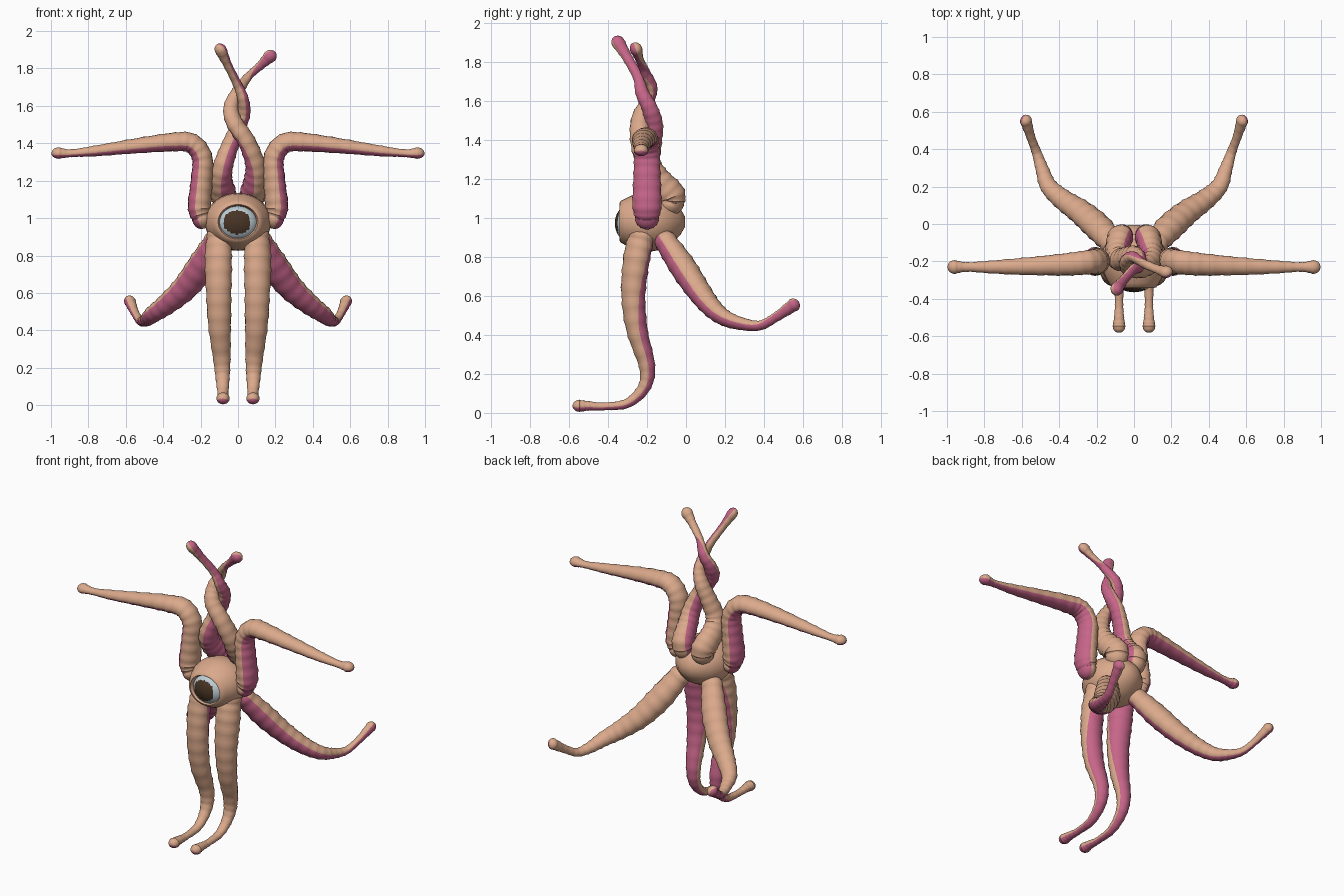
import bpy, bmesh, math
from mathutils import Vector

cube = bpy.data.objects.get("Cube")
if cube:
    bpy.data.objects.remove(cube, do_unlink=True)


def material(name, rgb):
    mat = bpy.data.materials.new(name)
    mat.use_nodes = True
    mat.diffuse_color = (*rgb, 1)
    mat.node_tree.nodes["Principled BSDF"].inputs["Base Color"].default_value = (*rgb, 1)
    return mat


SKIN = material("tan skin", (.71, .40, .26))
PINK = material("pink underside", (.57, .13, .25))
WHITE = material("pale blue eye", (.52, .62, .67))
BROWN = material("dark brown pupil", (.065, .035, .018))


def finish(name, bm, mats, angle=50):
    bmesh.ops.recalc_face_normals(bm, faces=bm.faces)
    mesh = bpy.data.meshes.new(name)
    bm.to_mesh(mesh)
    bm.free()
    for mat in mats:
        mesh.materials.append(mat)
    obj = bpy.data.objects.new(name, mesh)
    bpy.context.collection.objects.link(obj)
    bpy.ops.object.select_all(action='DESELECT')
    bpy.context.view_layer.objects.active = obj
    obj.select_set(True)
    bpy.ops.object.shade_smooth_by_angle(angle=math.radians(angle))
    return obj


def skin_rings(bm, rings, pink=lambda j: False):
    """Bridge successive vertex rings and close both ends."""
    n = len(rings[0])
    for a, b in zip(rings, rings[1:]):
        for j in range(n):
            k = (j + 1) % n
            bm.faces.new((a[j], a[k], b[k], b[j])).material_index = int(pink(j))
    for ring in (rings[0], rings[-1]):
        tip = bm.verts.new(sum((v.co for v in ring), Vector()) / n)
        for j in range(n):
            bm.faces.new((ring[j], ring[(j + 1) % n], tip)).material_index = int(pink(j))


def spline(p, t):
    """Catmull-Rom through tuples of position and radius."""
    i = min(int(t), len(p) - 2)
    u = t - i
    a, b, c, d = (Vector(p[min(max(i + k, 0), len(p) - 1)]) for k in (-1, 0, 1, 2))
    return b + (c - a) * (u / 2) + (a * 2 - b * 5 + c * 4 - d) * (u * u / 2) \
        + (b * 3 - a - c * 3 + d) * (u ** 3 / 2)


def tentacle(name, path, unders, side=1, top=.9, belly=.75, edge=.2, n=20, steps=9):
    """Tapered limb whose flatter belly faces the interpolated under direction."""
    bm = bmesh.new()
    flip = Vector((side, 1, 1))
    last = len(path) - 1
    count = last * steps
    rings = []

    def ring(centre, r, tangent, under):
        under = (under - tangent * under.dot(tangent)).normalized()
        across = tangent.cross(under)
        verts = []
        for j in range(n):
            a = math.tau * j / n
            depth = belly if math.sin(a) > 0 else top
            p = centre + r * (across * math.cos(a) + under * (math.sin(a) * depth))
            verts.append(bm.verts.new(p * flip))
        rings.append(verts)

    for i in range(count + 1):
        t = i / steps
        point = spline(path, t)
        tangent = (spline(path, min(t + .05, last)) - spline(path, max(t - .05, 0))).to_3d().normalized()
        u = i / count * (len(unders) - 1)
        k = min(int(u), len(unders) - 2)
        under = Vector(unders[k]).lerp(Vector(unders[k + 1]), u - k)
        centre, r = point.to_3d(), point[3]
        caps = [0]
        if i == 0:
            caps = [-.97, -.85, -.6, -.3, 0]
        elif i == count:
            caps = [0, .3, .6, .85, .97]
        # shallow wrinkles along the limb
        wrinkle = 1.05 if i % 4 == 0 else .99
        for c in caps:
            ring(centre + tangent * r * c, r * wrinkle * math.sqrt(1 - c * c), tangent, under)
    skin_rings(bm, rings, lambda j: math.sin(math.tau * (j + .5) / n) > edge)
    return finish(name, bm, (SKIN, PINK))


# Paired limbs
arm = [(.20, -.20, 1.0, .06), (.212, -.20, 1.06, .074), (.20, -.20, 1.2, .07),
       (.196, -.20, 1.32, .066), (.25, -.205, 1.395, .064), (.35, -.215, 1.402, .06),
       (.55, -.225, 1.382, .048), (.75, -.23, 1.358, .035), (.89, -.23, 1.345, .025),
       (.96, -.23, 1.345, .037)]
arm_under = [(1, 0, 0), (1, 0, -1), (0, 0, -1), (0, 0, -1)]
front_leg = [(.10, -.23, .9, .07), (.105, -.255, .78, .074), (.103, -.27, .6, .068),
             (.098, -.25, .42, .06), (.086, -.20, .24, .046), (.082, -.215, .13, .036),
             (.08, -.30, .05, .027), (.08, -.42, .033, .022), (.08, -.50, .036, .027),
             (.08, -.548, .036, .034)]
front_under = [(-.7, .7, 0), (.1, 1, 0), (.1, .7, -.7), (0, 0, -1)]
back_leg = [(.12, -.10, .87, .065), (.19, -.02, .75, .077), (.28, .06, .63, .07),
            (.38, .13, .54, .058), (.455, .20, .485, .047), (.49, .29, .455, .036),
            (.52, .38, .448, .027), (.55, .46, .49, .025), (.578, .55, .552, .034)]
back_under = [(.1, -.8, -.6), (.1, -.7, -.7), (.3, -.3, -.9), (.9, 0, -.5)]
for side, word in ((1, "left"), (-1, "right")):
    tentacle(word + "_arm", arm, arm_under, side)
    tentacle(word + "_front_leg", front_leg, front_under, side, belly=.9)
    tentacle(word + "_back_leg", back_leg, back_under, side, belly=.85)

# Two crown tentacles that rise from the back and twist round each other
crown_left = [(.07, -.075, 1.08, .066), (.075, -.08, 1.12, .076), (.09, -.15, 1.2, .068),
              (.09, -.20, 1.29, .06), (.045, -.235, 1.41, .053), (-.02, -.235, 1.51, .047),
              (-.038, -.20, 1.59, .04), (-.005, -.175, 1.67, .033), (.05, -.21, 1.75, .025),
              (.12, -.24, 1.815, .024), (.172, -.257, 1.865, .036)]
crown_right = [(-.07, -.075, 1.08, .066), (-.075, -.08, 1.12, .076), (-.09, -.15, 1.2, .068),
               (-.078, -.19, 1.28, .06), (-.04, -.175, 1.39, .052), (.0, -.165, 1.48, .047),
               (.032, -.185, 1.56, .04), (.027, -.225, 1.64, .034), (-.005, -.245, 1.72, .027),
               (-.055, -.30, 1.82, .026), (-.092, -.348, 1.9, .036)]
tentacle("left_crown_tentacle", crown_left, [(-.8, -.6, 0), (-1, 0, 0), (0, 1, 0), (.2, -1, -.5)], belly=.85)
tentacle("right_crown_tentacle", crown_right, [(.8, -.6, 0), (1, -.2, 0), (1, 0, 0), (.6, .4, 0)], belly=.85)


def lathe(name, profile, mats, squash, centre):
    """Revolve (radius, y) pairs round the y axis, squashed in height."""
    bm = bmesh.new()
    n = 32
    rings = []
    for r, y in profile:
        angles = [math.tau * j / n for j in range(n)]
        rings.append([bm.verts.new((r * math.cos(a), y, centre + r * squash * math.sin(a))) for a in angles])
    skin_rings(bm, rings)
    return finish(name, bm, mats)


# Body with a raised rim round the eye socket
lathe("body", [(.03, -.005), (.08, -.03), (.13, -.075), (.165, -.13), (.178, -.19), (.172, -.24),
               (.152, -.285), (.135, -.315), (.12, -.338), (.107, -.342), (.1, -.33), (.095, -.29)],
      (SKIN,), .87, .98)

# Eye with the pupil coloured by direction
bm = bmesh.new()
bmesh.ops.create_uvsphere(bm, u_segments=40, v_segments=40, radius=1)
gaze = Vector((-.06, -1, .08)).normalized()
for f in bm.faces:
    f.material_index = int(f.calc_center_median().normalized().dot(gaze) > .73)
for v in bm.verts:
    v.co = Vector((v.co.x * .108, v.co.y * .075 - .29, v.co.z * .094 + .972))
finish("eye", bm, (WHITE, BROWN))
